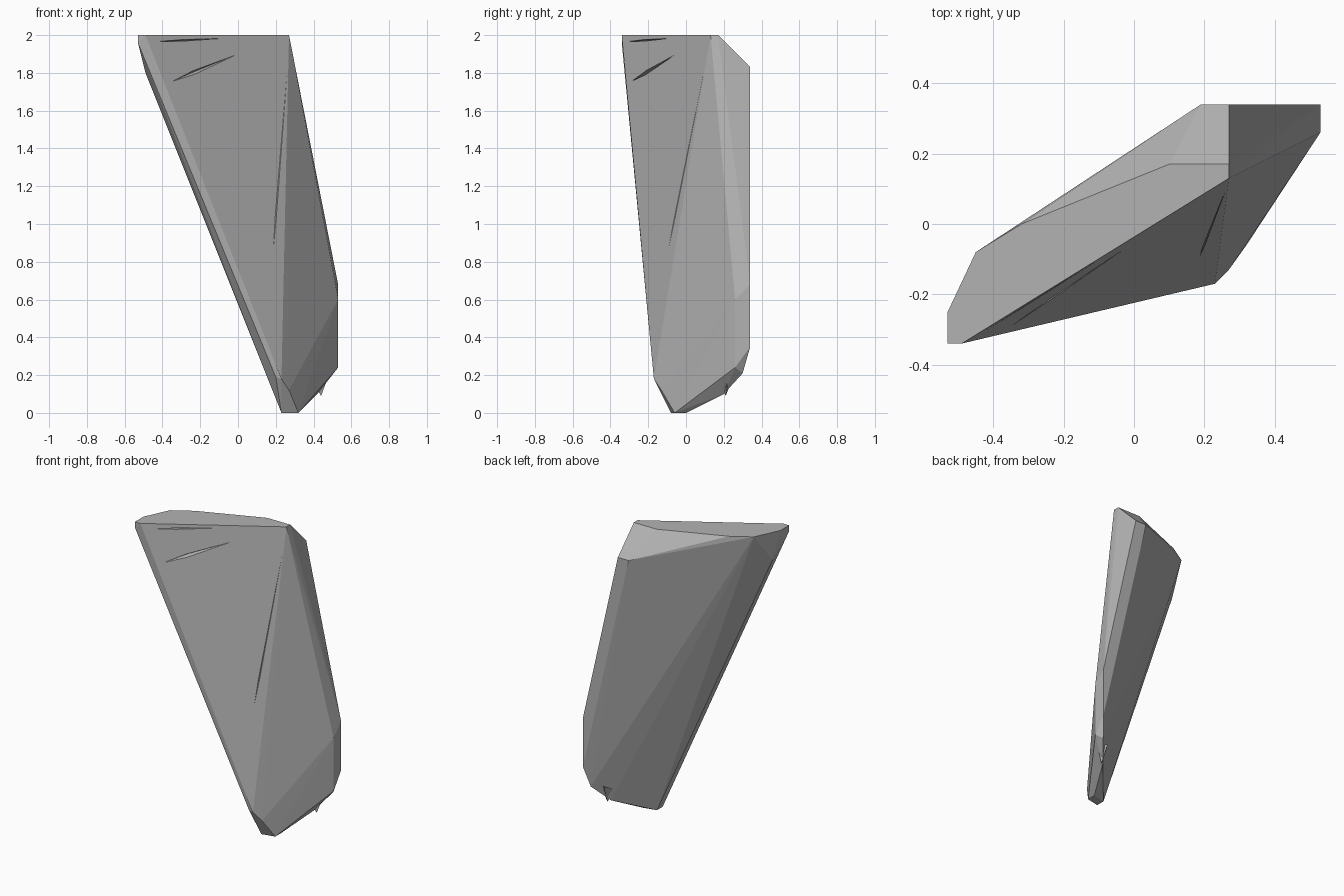
import bpy, bmesh
from mathutils import Vector

if "Cube" in bpy.data.objects:
    bpy.data.objects.remove(bpy.data.objects["Cube"])

stone = bpy.data.materials.new("grey stone")
stone.diffuse_color = (0.45, 0.45, 0.45, 1)
stone.use_nodes = True
stone.node_tree.nodes["Principled BSDF"].inputs["Base Color"].default_value = stone.diffuse_color


def hull(name, points):
    """Flat-faced solid wrapped tightly around a few corner points."""
    bm = bmesh.new()
    for p in points:
        bm.verts.new(p)
    res = bmesh.ops.convex_hull(bm, input=bm.verts[:])
    loose = {v for v in res["geom_interior"] + res["geom_unused"]
             if isinstance(v, bmesh.types.BMVert)}
    bmesh.ops.delete(bm, geom=list(loose), context='VERTS')
    bmesh.ops.recalc_face_normals(bm, faces=bm.faces[:])
    mesh = bpy.data.meshes.new(name)
    bm.to_mesh(mesh)
    bm.free()
    mesh.materials.append(stone)
    ob = bpy.data.objects.new(name, mesh)
    bpy.context.collection.objects.link(ob)
    return ob


def crack(name, tip_a, tip_b, out, spread, depth):
    """Sliver cutter: pointed at both tips, widest near its first third."""
    a, b = Vector(tip_a), Vector(tip_b)
    out, spread = Vector(out).normalized(), Vector(spread)
    mid = a.lerp(b, 0.35)
    ob = hull(name, [a + out * 0.004, b + out * 0.004,
                     mid + out * 0.04 + spread, mid + out * 0.04 - spread,
                     mid - out * depth])
    ob.hide_render = True
    ob.hide_set(True)
    mod = shard.modifiers.new(name, 'BOOLEAN')
    mod.object, mod.operation, mod.solver = ob, 'DIFFERENCE', 'EXACT'


# main leaning shard
shard = hull("rock_shard", [
    # flat top
    (-0.53, -0.34, 2), (-0.49, -0.34, 2), (0.27, 0.13, 2), (0.27, 0.17, 2),
    (0.10, 0.17, 2), (-0.32, 0, 2), (-0.45, -0.08, 2), (-0.53, -0.25, 2),
    # chipped upper left corner
    (-0.53, -0.34, 1.96), (-0.53, -0.27, 1.96), (-0.49, -0.22, 1.80),
    # rear shoulder and right flank
    (0.19, 0.34, 1.83), (0.27, 0.34, 1.83),
    (0.53, 0.34, 0.68), (0.53, 0.26, 0.60), (0.53, 0.34, 0.35),
    (0.53, 0.26, 0.24), (0.50, 0.30, 0.21),
    # lower front corner
    (0.20, -0.17, 0.19), (0.23, -0.17, 0.18), (0.27, -0.13, 0.12),
    (0.17, -0.10, 0.18),
    # foot
    (0.23, -0.08, 0), (0.23, -0.02, 0), (0.32, -0.06, 0), (0.32, 0, 0),
    (0.42, 0.20, 0.10),
])

# cracks across the front and back faces
front = (0.5, -0.85, 0.1)
crack("upper_crack", (-0.36, -0.297, 1.75), (0.0, -0.05, 1.90), front,
      (0, 0, 0.025), 0.03)
crack("rim_crack", (-0.44, -0.31, 1.965), (-0.03, -0.06, 1.985), front,
      (0, 0, 0.010), 0.025)
crack("front_split", (0.17, -0.17, 0.55), (0.27, 0.125, 1.95), front,
      (0.018, 0.01, 0), 0.02)

# small broken chip under the lower right edge
hull("lower_chip", [(0.44, 0.21, 0.09), (0.39, 0.18, 0.17),
                    (0.48, 0.22, 0.20), (0.43, 0.26, 0.21)])
